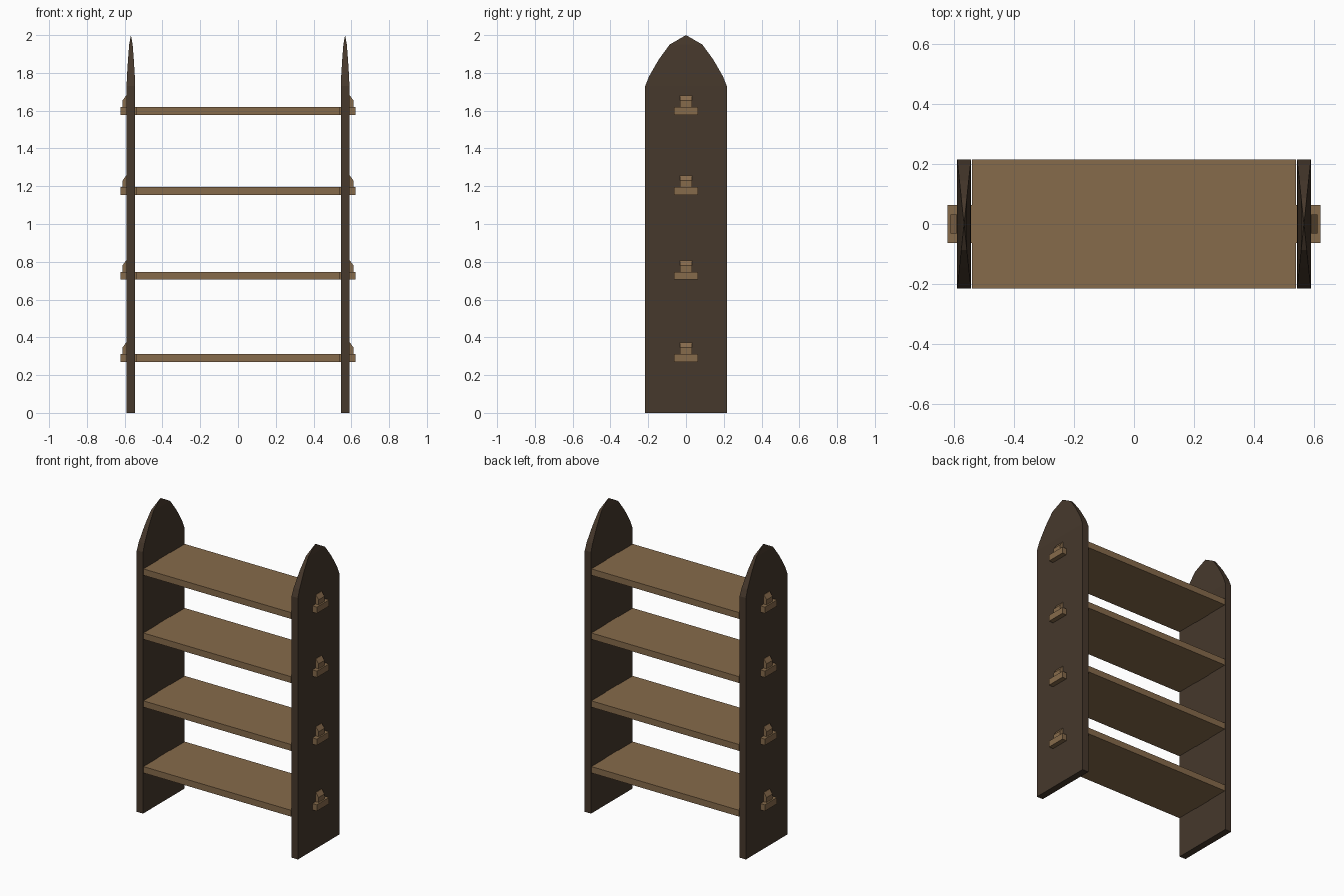
import bpy, bmesh

if "Cube" in bpy.data.objects:
    bpy.data.objects.remove(bpy.data.objects["Cube"])


def material(name, color):
    m = bpy.data.materials.new(name)
    m.diffuse_color = color
    m.use_nodes = True
    m.node_tree.nodes["Principled BSDF"].inputs["Base Color"].default_value = m.diffuse_color
    return m


DARK = material("dark_wood", (0.061, 0.040, 0.025, 1))
LIGHT = material("light_wood", (0.24, 0.145, 0.07, 1))


def finish(bm, name, mat):
    bmesh.ops.recalc_face_normals(bm, faces=bm.faces)
    mesh = bpy.data.meshes.new(name)
    bm.to_mesh(mesh)
    bm.free()
    mesh.materials.append(mat)
    obj = bpy.data.objects.new(name, mesh)
    bpy.context.collection.objects.link(obj)
    return obj


def box(name, mat, x0, x1, y, z0, z1):
    bm = bmesh.new()
    bmesh.ops.create_cube(bm, size=1)
    for v in bm.verts:
        v.co.x = x0 if v.co.x < 0 else x1
        v.co.y = y if v.co.y > 0 else -y
        v.co.z = z0 if v.co.z < 0 else z1
    return finish(bm, name, mat)


def side_panel(name, cx):
    # rectangular section that shrinks along a pointed arch up to the tip
    levels = [(1, 0), (1, 1.73), (0.91, 1.78), (0.67, 1.87), (0.40, 1.95)]
    bm = bmesh.new()
    rings = []
    for s, z in levels:
        rings.append([bm.verts.new((cx + sx * 0.023 * s, sy * 0.216 * s, z))
                      for sx, sy in ((-1, -1), (1, -1), (1, 1), (-1, 1))])
    tip = bm.verts.new((cx, 0, 2))
    bm.faces.new(rings[0])
    for i in range(4):
        j = (i + 1) % 4
        for a, b in zip(rings, rings[1:]):
            bm.faces.new((a[i], a[j], b[j], b[i]))
        bm.faces.new((rings[-1][i], rings[-1][j], tip))
    return finish(bm, name, DARK)


def wedge(name, side, z):
    # small key with a sloped outer top, standing on the tenon
    profile = [(0.585, z), (0.612, z), (0.612, z + 0.033),
               (0.592, z + 0.061), (0.585, z + 0.061)]
    bm = bmesh.new()
    face = bm.faces.new([bm.verts.new((side * x, -0.031, h)) for x, h in profile])
    ext = bmesh.ops.extrude_face_region(bm, geom=[face])
    verts = [g for g in ext["geom"] if isinstance(g, bmesh.types.BMVert)]
    bmesh.ops.translate(bm, verts=verts, vec=(0, 0.062, 0))
    return finish(bm, name, LIGHT)


SIDES = (("left", -1), ("right", 1))

# side panels
for label, s in SIDES:
    side_panel(f"{label}_side_panel", s * 0.567)

# shelves with through tenons and locking wedges
for n, z in enumerate((0.27, 0.705, 1.154, 1.578), 1):
    top = z + 0.042
    box(f"shelf_{n}", LIGHT, -0.541, 0.541, 0.216, z, top)
    for label, s in SIDES:
        x0, x1 = sorted((s * 0.541, s * 0.622))
        box(f"{label}_tenon_{n}", LIGHT, x0, x1, 0.064, z, top)
        wedge(f"{label}_wedge_{n}", s, top)
